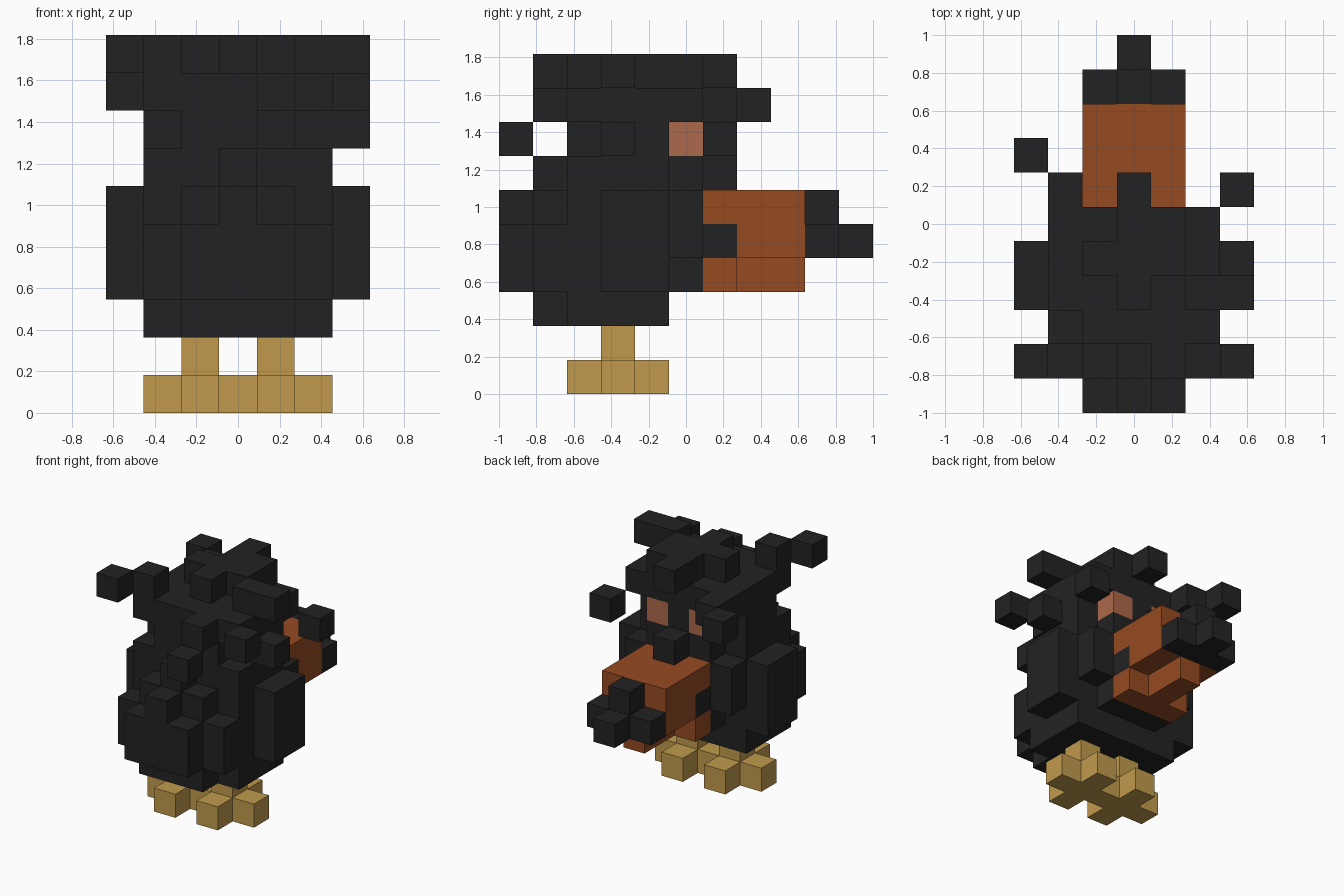
import bpy, bmesh
from mathutils import Vector

cube = bpy.data.objects.get("Cube")
if cube:
    bpy.data.objects.remove(cube, do_unlink=True)

V = 2 / 11    # block size
parts = {}    # part name -> (material, block cells)
taken = set()


def material(name, rgb):
    m = bpy.data.materials.new(name)
    m.use_nodes = True
    m.diffuse_color = (*rgb, 1)
    bsdf = next(n for n in m.node_tree.nodes if n.type == 'BSDF_PRINCIPLED')
    bsdf.inputs["Base Color"].default_value = (*rgb, 1)
    bsdf.inputs["Roughness"].default_value = 0.9
    return m


def box(xs, ys, zs):
    """Cells of a solid block range; each argument is (first, last)."""
    return {(x, y, z) for x in range(xs[0], xs[1] + 1)
            for y in range(ys[0], ys[1] + 1)
            for z in range(zs[0], zs[1] + 1)}


def slab(half, ys, zs):
    """Block range centred on x = 0."""
    return box((-half, half), ys, zs)


def add(name, mat, cells):
    """Register a part, leaving out cells that earlier parts use."""
    parts[name] = (mat, cells - taken)
    taken.update(cells)


def build(name, mat, cells):
    """Make the exposed block faces of one part."""
    bm = bmesh.new()
    for cell in sorted(cells):
        for axis in range(3):
            for side in (0, 1):
                near = list(cell)
                near[axis] += 2 * side - 1
                if tuple(near) in taken:
                    continue
                corners = []
                for du, dw in ((0, 0), (1, 0), (1, 1), (0, 1)):
                    p = Vector(cell)
                    p[axis] += side
                    p[(axis + 1) % 3] += du
                    p[(axis + 2) % 3] += dw
                    corners.append((p - Vector((0.5, 5.5, 0))) * V)
                if side == 0:
                    corners.reverse()
                bm.faces.new([bm.verts.new(c) for c in corners])
    bmesh.ops.remove_doubles(bm, verts=bm.verts, dist=0.001)
    mesh = bpy.data.meshes.new(name)
    bm.to_mesh(mesh)
    bm.free()
    mesh.materials.append(mat)
    bpy.context.collection.objects.link(bpy.data.objects.new(name, mesh))


black = material("black feathers", (0.0165, 0.0165, 0.0165))
orange = material("burnt orange", (0.305, 0.069, 0.016))
tan = material("eye tan", (0.413, 0.138, 0.069))
yellow = material("foot yellow", (0.527, 0.323, 0.074))

# Mirrored pairs: cross-shaped feet, legs, wings and eyes
for side, s in (("left", 1), ("right", -1)):
    x = (s, s)
    add(side + "_foot", yellow,
        box((s - 1, s + 1), (3, 3), (0, 0)) | box(x, (2, 4), (0, 0)))
    add(side + "_leg", yellow, box(x, (3, 3), (1, 1)))
    add(side + "_wing", black, box((3 * s, 3 * s), (3, 4), (3, 5)))
    add(side + "_eye", tan, {(s, 5, 7)})

# Beak with a dark mouth line and tip
add("mouth", black, slab(1, (6, 6), (4, 4)))
add("upper_beak", orange, slab(1, (6, 8), (5, 5)) | slab(1, (7, 8), (4, 4)))
add("lower_beak", orange, slab(1, (6, 6), (3, 3)) | slab(0, (7, 8), (3, 3)))
add("beak_tip", black, slab(1, (9, 9), (4, 4)) | {(0, 9, 5), (0, 10, 4)})

# Body, rounded at the front and back, with a tail
add("body", black, slab(2, (2, 4), (2, 6)) | slab(1, (1, 1), (2, 5))
    | slab(2, (1, 1), (3, 4)) | slab(1, (5, 5), (3, 3))
    | slab(2, (5, 5), (4, 5)))
add("tail", black, slab(1, (0, 0), (3, 4)) | {(0, 0, 5)})

# Head and crown
add("head", black, slab(2, (3, 4), (7, 8)) | slab(1, (2, 5), (6, 8)))
add("brow", black, {(0, 6, 6)})
add("crown", black, box((0, 1), (4, 5), (9, 9))
    | {(0, 3, 9), (0, 6, 9), (-1, 4, 9)})

# Loose feather tufts around the head
add("right_back_tuft", black, {(-2, 2, 8), (-2, 2, 9), (-3, 1, 9)})
add("right_cheek_tuft", black, {(-2, 5, 8), (-2, 6, 8), (-3, 7, 8)})
add("left_cheek_tuft", black, {(2, 5, 8), (3, 6, 7)})
add("left_back_tuft", black, {(2, 2, 8), (3, 1, 8)})
add("left_top_tuft", black, {(2, 3, 9), (3, 3, 9)})
add("left_ear", black, {(3, 3, 7)})
add("nape_tuft", black, {(1, 1, 8), (1, 0, 7), (0, 1, 6)})

for part_name, (part_material, part_cells) in parts.items():
    build(part_name, part_material, part_cells)
